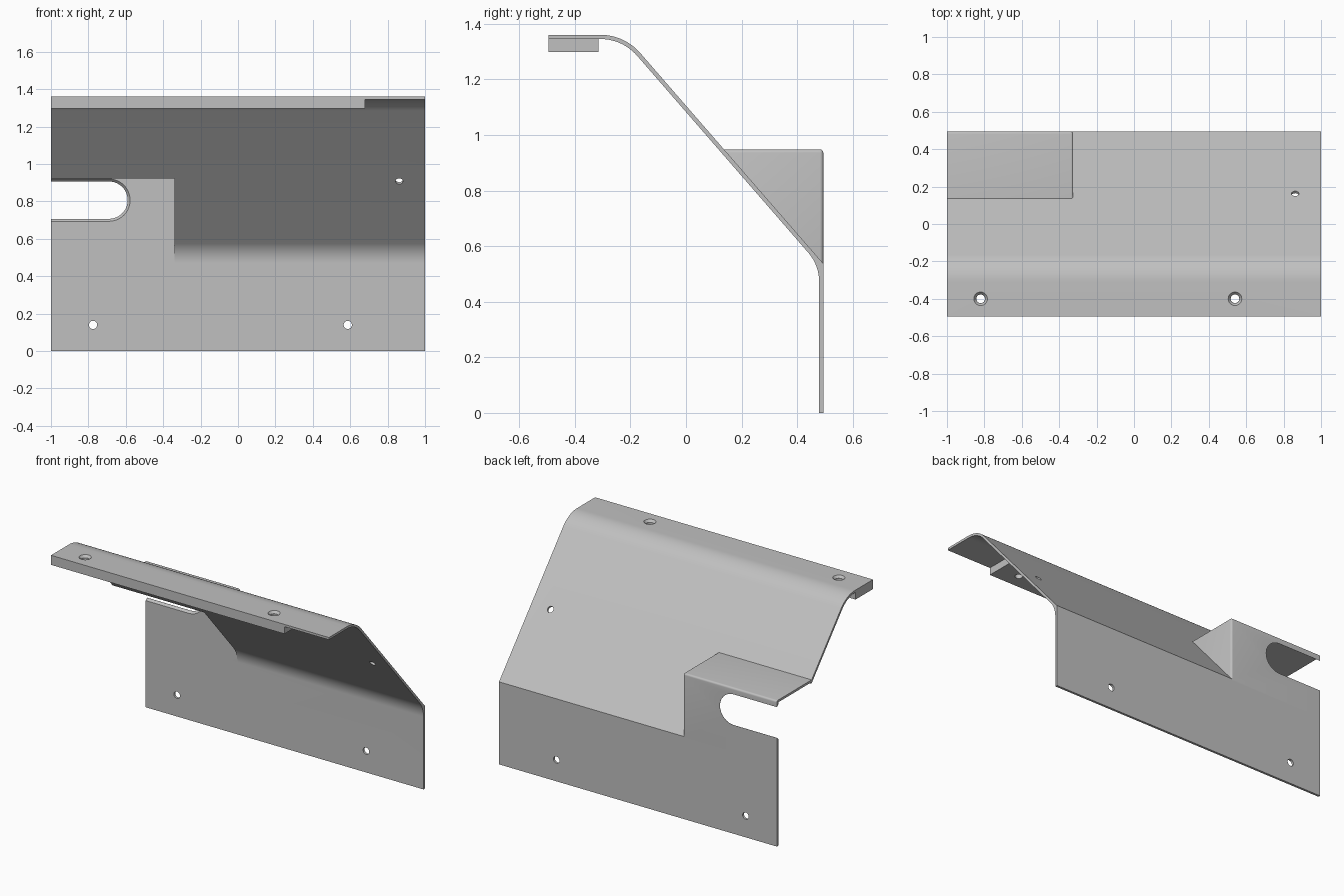
import bpy, bmesh, math
from mathutils import Vector, Matrix

if "Cube" in bpy.data.objects:
    bpy.data.objects.remove(bpy.data.objects["Cube"], do_unlink=True)

grey = bpy.data.materials.new("plain_grey")
grey.use_nodes = True
COLOUR = (0.53, 0.53, 0.53, 1)
grey.diffuse_color = COLOUR
grey.node_tree.nodes["Principled BSDF"].inputs["Base Color"].default_value = COLOUR

BACK, TOP, THICK = 0.494, 1.36, 0.015
CORNER_Z = 0.537                       # outer bend line of the sheet
ANGLE = math.radians(49)
DOWN = Vector((math.cos(ANGLE), -math.sin(ANGLE)))   # along the slope, in (y, z)
OUT = Vector((math.sin(ANGLE), math.cos(ANGLE)))     # slope's outward normal


def slope_z(y, depth=0.0):
    """Height of the slope plane at y, sunk below the outer face by depth."""
    return CORNER_Z + (BACK - y) * math.tan(ANGLE) - depth / math.cos(ANGLE)


def slope_y(z, depth=0.0):
    return BACK + (CORNER_Z - z) / math.tan(ANGLE) - depth / math.sin(ANGLE)


def finish(name, bm):
    bmesh.ops.recalc_face_normals(bm, faces=bm.faces)
    mesh = bpy.data.meshes.new(name)
    bm.to_mesh(mesh)
    bm.free()
    mesh.materials.append(grey)
    ob = bpy.data.objects.new(name, mesh)
    bpy.context.collection.objects.link(ob)
    return ob


def prism(name, profile, x0, x1, bevel_rule=None):
    """Extrude a (y, z) profile along x, rounding the edges picked by the rule."""
    bm = bmesh.new()
    face = bm.faces.new([bm.verts.new((x0, y, z)) for y, z in profile])
    new = bmesh.ops.extrude_face_region(bm, geom=[face])["geom"]
    bmesh.ops.translate(bm, vec=(x1 - x0, 0, 0),
                        verts=[v for v in new if isinstance(v, bmesh.types.BMVert)])
    if bevel_rule:
        edges = [e for e in bm.edges if bevel_rule(*[v.co for v in e.verts])]
        bmesh.ops.bevel(bm, geom=edges, offset=0.012, segments=4, profile=0.5,
                        affect='EDGES')
    return finish(name, bm)


def drill(centre, axis, r1, r2, depth):
    """Round cutter centred on a point along an axis."""
    bm = bmesh.new()
    turn = Vector(axis).to_track_quat('Z', 'Y').to_matrix().to_4x4()
    bmesh.ops.create_cone(bm, cap_ends=True, segments=32, radius1=r1, radius2=r2,
                          depth=depth, matrix=Matrix.Translation(centre) @ turn)
    return finish("cutter", bm)


def combine(ob, other, operation='DIFFERENCE'):
    mod = ob.modifiers.new("combine", 'BOOLEAN')
    mod.operation, mod.solver, mod.object = operation, 'EXACT', other
    bpy.context.view_layer.objects.active = ob
    bpy.ops.object.modifier_apply(modifier=mod.name)
    bpy.data.objects.remove(other, do_unlink=True)


def arc(cy, cz, r, a0, a1, n=14):
    return [(cy + r * math.cos(a0 + (a1 - a0) * i / n),
             cz + r * math.sin(a0 + (a1 - a0) * i / n)) for i in range(n + 1)]


# Bent sheet: rounded top bend, sharp outside and rounded inside at the lower bend
bend_r, inner_r = 0.19, 0.16
top_y = slope_y(TOP) - bend_r * math.tan(ANGLE / 2)
inside = BACK - THICK
low_y = inside - inner_r
low_z = slope_z(inside, THICK) - inner_r * math.tan((math.pi / 2 - ANGLE) / 2)
tilt = math.pi / 2 - ANGLE
profile = [(-BACK, TOP)]
profile += arc(top_y, TOP - bend_r, bend_r, math.pi / 2, tilt)
profile += [(BACK, CORNER_Z), (BACK, 0), (inside, 0)]
profile += arc(low_y, low_z, inner_r, 0, tilt)
profile += arc(top_y, TOP - bend_r, bend_r - THICK, tilt, math.pi / 2)
profile += [(-BACK, TOP - THICK)]
sheet = prism("bent_sheet", profile, -1, 1)

# Pocket pushed out of the slope, open at one end and at the front
POCKET_TOP, POCKET_X = 0.948, -0.325
sink = THICK / 2


def pocket_edge(a, b):
    flags = [all(abs(v - t) < 1e-4 for v in pair) for pair, t in
             (((a.x, b.x), POCKET_X), ((a.y, b.y), BACK), ((a.z, b.z), POCKET_TOP))]
    return sum(flags) == 2


pocket = prism("pocket", [(slope_y(POCKET_TOP, sink), POCKET_TOP), (BACK, POCKET_TOP),
                          (BACK, slope_z(BACK, sink))], -1, POCKET_X, pocket_edge)
combine(sheet, pocket, 'UNION')
roof = POCKET_TOP - THICK
lip = Vector((slope_y(roof), roof))
front = lip - OUT * 0.06
combine(sheet, prism("cutter", [(inside, roof), lip, front, (0.4, 0.4), (inside, 0.4)],
                     -1.1, POCKET_X - THICK))

# Open-ended slot in the pocket's back wall, flared towards the front
SLOT_X, SLOT_Z = -0.69, 0.807
bm = bmesh.new()
rings = []
for y, r in ((inside - 0.002, 0.115), (BACK - 0.001, 0.100), (BACK + 0.05, 0.100)):
    outline = [(-1.1, SLOT_Z - r)] + arc(SLOT_X, SLOT_Z, r, -math.pi / 2, math.pi / 2, 24)
    outline += [(-1.1, SLOT_Z + r)]
    rings.append([bm.verts.new((x, y, z)) for x, z in outline])
for a, b in zip(rings, rings[1:]):
    for i in range(len(a)):
        j = (i + 1) % len(a)
        bm.faces.new((a[i], a[j], b[j], b[i]))
bm.faces.new(rings[0])
bm.faces.new(rings[-1])
combine(sheet, finish("cutter", bm))

# Stiffening bar under the top flange
bar = prism("flange_bar", [(-BACK, 1.298), (-0.315, 1.298), (-0.315, TOP - THICK),
                           (-BACK, TOP - THICK)], -1, 0.68)

# Countersunk screw holes through the flange and bar
for x in (-0.82, 0.54):
    for part in (sheet, bar):
        combine(part, drill((x, -0.4, 1.33), (0, 0, 1), 0.023, 0.023, 0.2))
    combine(sheet, drill((x, -0.4, TOP - 0.007), (0, 0, 1), 0.023, 0.038, 0.018))

# Wall holes and the slope hole
for x in (-0.775, 0.587):
    combine(sheet, drill((x, BACK, 0.14), (0, 1, 0), 0.022, 0.022, 0.1))
combine(sheet, drill((0.862, 0.157, slope_z(0.157, sink)), (0, OUT.x, OUT.y),
                     0.02, 0.02, 0.1))

for ob in (sheet, bar):
    bpy.ops.object.select_all(action='DESELECT')
    ob.select_set(True)
    bpy.context.view_layer.objects.active = ob
    bpy.ops.object.shade_smooth_by_angle(angle=math.radians(25))
